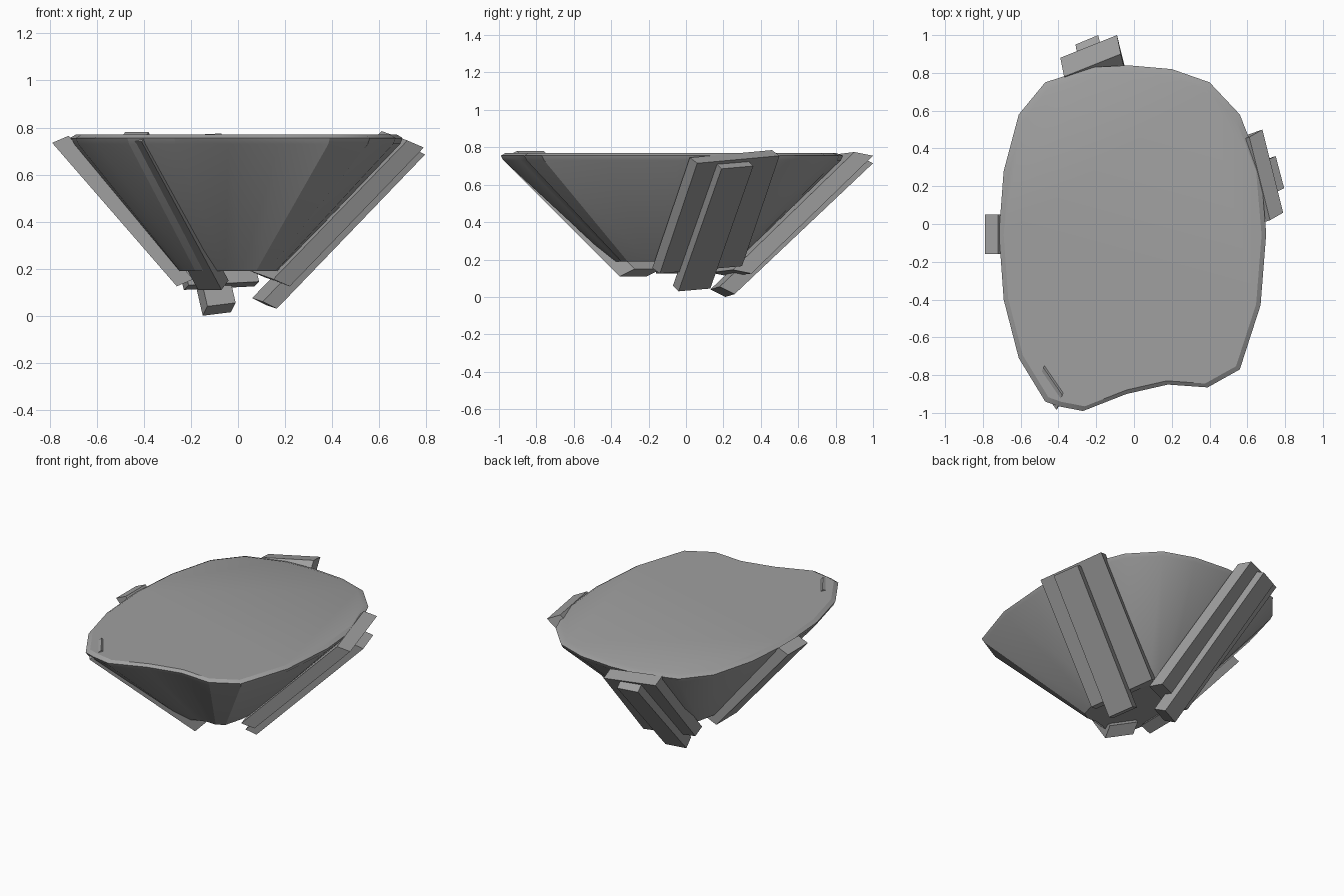
import bpy, bmesh, math
from mathutils import Vector as V

cube = bpy.data.objects.get("Cube")
if cube:
    bpy.data.objects.remove(cube, do_unlink=True)

grey = bpy.data.materials.new("stone_grey")
grey.use_nodes = True
GREY = (0.35, 0.35, 0.35, 1)
grey.diffuse_color = GREY
grey.node_tree.nodes["Principled BSDF"].inputs["Base Color"].default_value = GREY


def finish(name, bm):
    bmesh.ops.recalc_face_normals(bm, faces=bm.faces[:])
    mesh = bpy.data.meshes.new(name)
    bm.to_mesh(mesh)
    bm.free()
    mesh.materials.append(grey)
    obj = bpy.data.objects.new(name, mesh)
    bpy.context.collection.objects.link(obj)
    return obj


def beam(name, a, b, run, depth):
    """Slanted box: outer top edge a-b, swept down by run, thickened inward by depth."""
    a, b, run, depth = V(a), V(b), V(run), V(depth)
    bm = bmesh.new()
    bmesh.ops.create_cube(bm, size=1)
    for v in bm.verts:
        s, t, u = (c + 0.5 for c in v.co)
        v.co = a.lerp(b, s) + run * t + depth * u
    return finish(name, bm)


# Tapered platform body: rim outline repeated at several heights
outline = [(-0.03, 0.84), (0.2, 0.82), (0.4, 0.75), (0.56, 0.58), (0.67, 0.3),
           (0.7, -0.05), (0.67, -0.43), (0.56, -0.77), (0.39, -0.865),
           (0.18, -0.85), (-0.04, -0.9), (-0.27, -0.99), (-0.4, -0.965),
           (-0.47, -0.94), (-0.61, -0.71), (-0.69, -0.4), (-0.715, -0.05),
           (-0.69, 0.28), (-0.61, 0.58), (-0.47, 0.75), (-0.22, 0.83)]
# each level: x scale, x shift, y scale, y shift, height
levels = [(0.3, -0.04, 0.36, -0.035, 0.19), (0.985, 0, 0.985, 0, 0.73),
          (1, 0, 1, 0, 0.755), (0.965, 0, 0.965, -0.01, 0.77)]
bm = bmesh.new()
rings = [[bm.verts.new((x * sx + dx, y * sy + dy, z)) for x, y in outline]
         for sx, dx, sy, dy, z in levels]
n = len(outline)
for low, high in zip(rings, rings[1:]):
    for i in range(n):
        j = (i + 1) % n
        bm.faces.new((low[i], low[j], high[j], high[i]))
bm.faces.new(rings[0])
bm.faces.new(rings[-1])
body = finish("platform_body", bm)
bpy.ops.object.select_all(action='DESELECT')
body.select_set(True)
bpy.context.view_layer.objects.active = body
bpy.ops.object.shade_smooth_by_angle(angle=math.radians(25))

# Support beams leaning against the body
beam("left_beam_wide", (0.79, 0.06, 0.715), (0.68, 0.5, 0.755),
     (-0.57, -0.2, -0.59), (-0.07, -0.04, 0.03))
beam("left_beam_narrow", (0.795, 0.19, 0.685), (0.75, 0.36, 0.7),
     (-0.63, -0.23, -0.655), (-0.06, -0.03, 0.03))
beam("back_beam_wide", (-0.39, 0.88, 0.74), (-0.09, 1.0, 0.755),
     (0.16, -0.65, -0.63), (0.02, -0.1, 0.02))
beam("back_beam_narrow", (-0.31, 0.95, 0.7), (-0.19, 1.0, 0.715),
     (0.16, -0.74, -0.7), (0.02, -0.08, 0.04))
beam("right_beam", (-0.79, 0.05, 0.735), (-0.79, -0.16, 0.735),
     (0.53, 0, -0.61), (0.07, 0, 0.03))
beam("front_beam", (-0.51, -0.84, 0.74), (-0.41, -0.985, 0.74),
     (0.34, 0.63, -0.63), (0.03, 0.08, 0.04))
